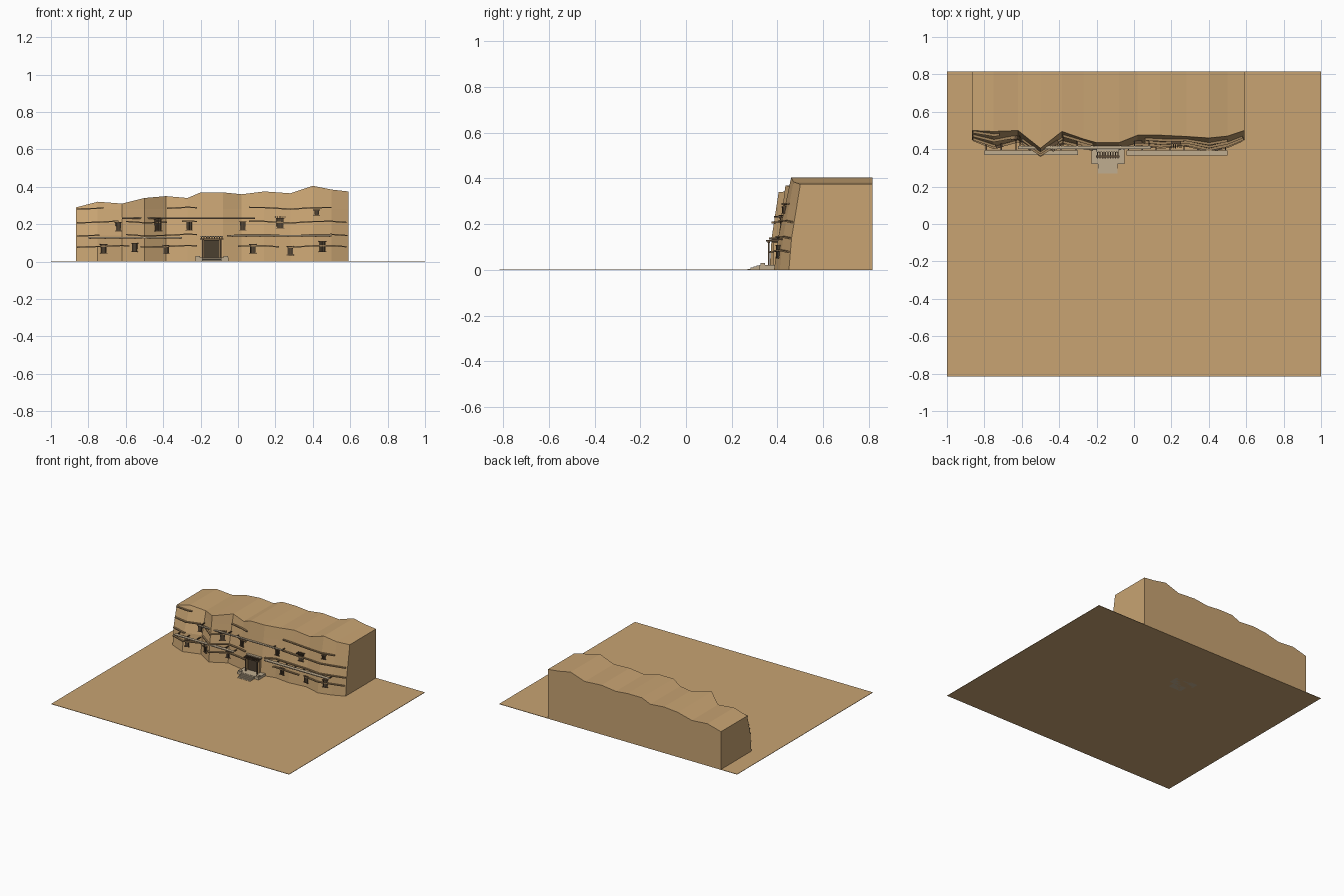
import bpy, math
from mathutils import Matrix, Vector

cube = bpy.data.objects.get("Cube")
if cube:
    bpy.data.objects.remove(cube, do_unlink=True)


def material(name, rgb):
    m = bpy.data.materials.new(name)
    m.use_nodes = True
    m.diffuse_color = (*rgb, 1)
    m.node_tree.nodes["Principled BSDF"].inputs["Base Color"].default_value = (*rgb, 1)
    return m


SAND = material("sandstone", (0.58, 0.37, 0.17))
LEDGE = material("weathered ledge", (0.36, 0.23, 0.11))
WOOD = material("dark wood", (0.12, 0.075, 0.04))
DARK = material("dark opening", (0.07, 0.05, 0.03))
STONE = material("pale stone", (0.53, 0.42, 0.28))


def mesh(name, verts, faces, mat):
    me = bpy.data.meshes.new(name)
    me.from_pydata(verts, [], faces)
    me.materials.append(mat)
    ob = bpy.data.objects.new(name, me)
    bpy.context.collection.objects.link(ob)
    return ob


def box(name, x, y, z, mat, spin=Matrix(), origin=(0, 0, 0)):
    v = [Vector(origin) + spin @ Vector((a, b, c)) for c in z for b in y for a in x]
    f = [(0, 2, 3, 1), (4, 5, 7, 6), (0, 1, 5, 4), (2, 6, 7, 3), (0, 4, 6, 2), (1, 3, 7, 5)]
    return mesh(name, v, f, mat)


# Cliff columns: x, foot y, brow y, height
COLS = [(-.865, .45, .50, .29), (-.75, .40, .495, .32), (-.62, .44, .50, .31),
        (-.50, .365, .405, .34), (-.385, .43, .495, .35), (-.27, .405, .455, .34),
        (-.20, .395, .435, .37), (-.08, .395, .435, .37), (.02, .42, .475, .36),
        (.14, .405, .475, .375), (.28, .42, .468, .365), (.40, .385, .46, .405),
        (.50, .41, .47, .385), (.59, .45, .50, .375)]
LEVELS = (0, .08, .14, .21, .28)
BACK = .815


def lean(z, top):
    if z < .14:
        return z * 1.7
    return .238 + .762 * (z - .14) / (top - .14)


def column(x):
    for a, b in zip(COLS, COLS[1:]):
        if a[0] <= x <= b[0]:
            t = (x - a[0]) / (b[0] - a[0])
            return [p + (q - p) * t for p, q in zip(a, b)]
    return COLS[-1]


def wall(x, z):
    _, foot, brow, top = column(x)
    return foot + (brow - foot) * min(1, lean(z, top))


# Ground slab
box("ground", (-1, 1), (-BACK, BACK), (0, .003), SAND)

# Cliff block, with each column a ring of front, brow and back points
rings = []
for x, foot, brow, top in COLS:
    ring = [(x, wall(x, z), z) for z in LEVELS]
    ring += [(x, brow, top)]
    ring += [(x, BACK, top)] + [(x, BACK, z) for z in reversed(LEVELS)]
    rings.append(ring)
n = len(rings[0])
faces = [(i * n + j, (i + 1) * n + j, (i + 1) * n + (j + 1) % n, i * n + (j + 1) % n)
         for i in range(len(COLS) - 1) for j in range(n)]
faces += [tuple(reversed(range(n))), tuple(range((len(COLS) - 1) * n, len(COLS) * n))]
faces = [tuple(f) for f in faces]
mesh("cliff", [p for r in rings for p in r], faces, SAND)


# Rock ledges hugging the wall
def ledge(x0, x1, z, out=.012, thick=.007):
    xs = [x0] + [c[0] for c in COLS if x0 < c[0] < x1] + [x1]
    v, f = [], []
    for x in xs:
        y, h = wall(x, z), z + .005 * math.sin(x * 17)
        v += [(x, y - out, h), (x, y + .02, h), (x, y + .02, h + thick), (x, y - out, h + thick)]
    for i in range(len(xs) - 1):
        a, b = i * 4, i * 4 + 4
        f += [(a + j, a + (j + 1) % 4, b + (j + 1) % 4, b + j) for j in range(4)]
    e = len(v) - 4
    mesh("rock_ledge", v, f + [(0, 3, 2, 1), (e, e + 1, e + 2, e + 3)], LEDGE)


SPANS = {.078: [(-.86, -.58), (-.52, -.22), (0, .22), (.27, .58)],
         .138: [(-.86, -.74), (-.60, -.22), (-.06, .585)],
         .208: [(-.86, -.64), (-.60, -.38), (-.30, -.22), (.06, .58)],
         .282: [(-.86, -.72), (-.38, -.22), (.06, .50)]}
for z, spans in SPANS.items():
    for a, b in spans:
        ledge(a, b, z)

# Long timber walkways
for x, y, z in (((-.80, -.30), (.37, .393), .127), ((-.62, .09), (.40, .416), .233),
                ((-.04, .50), (.367, .393), .137)):
    box("walkway", x, y, (z, z + .004), STONE)
    box("walkway_beam", x, (y[0] + .004, y[0] + .008), (z - .004, z), WOOD)
    count = round((x[1] - x[0]) / .08)
    for i in range(count + 1):
        px = x[0] + .01 + (x[1] - x[0] - .02) * i / count
        far = max(y[1], wall(px, z) + .01)
        box("walkway_bracket", (px - .003, px + .003), (y[0] + .006, far), (z - .006, z), WOOD)


# Windows turned to the local wall: pane, lintel, sill and bars
def window(x, z, w=.028, h=.042, awning=False):
    slope = math.atan2(wall(x + .01, z) - wall(x - .01, z), .02)
    spin = Matrix.Rotation(slope, 3, 'Z')
    at = (x, wall(x, z), z)
    a, b = w / 2, h / 2
    box("window_opening", (-a, a), (-.007, .02), (-b, b), DARK, spin, at)
    for s in (-b - .004, b):
        box("window_beam", (-a - .005, a + .005), (-.012, .02), (s, s + .004), WOOD, spin, at)
    for s in (-a, -.0015, a - .003):
        box("window_bar", (s, s + .003), (-.010, 0), (-b, b), WOOD, spin, at)
    if awning:
        for i in range(6):
            s = -a - .008 + i * (w + .013) / 5
            box("awning_slat", (s, s + .004), (-.035, .02), (b + .006, b + .011), WOOD, spin, at)


for x, z in ((-.72, .068), (-.55, .075), (-.385, .065), (-.64, .187), (-.26, .19),
             (.025, .19), (.08, .068), (.28, .058)):
    window(x, z)
window(.45, .08, .03, .05)
window(-.43, .195, .036, .058, True)
window(.225, .205, .036, .05, True)
window(.42, .262, .024, .024)

# Entrance: doorway, jambs, terrace and steps
CX = -.14
box("doorway", (CX - .042, CX + .042), (.388, .43), (.02, .115), DARK)
for s in (-1, 1):
    x = sorted((CX + s * .042, CX + s * .052))
    box("door_jamb", x, (.383, .43), (.02, .12), SAND)
    x = sorted((CX + s * .044, CX + s * .052))
    box("porch_post", x, (.358, .366), (.02, .12), WOOD)
    x = sorted((CX + s * .062, CX + s * .086))
    box("terrace_wall", x, (.325, .345), (.02, .03), STONE)
box("terrace", (CX - .088, CX + .088), (.322, .41), (0, .022), STONE)
for i in range(4):
    box("step", (CX - .053, CX + .053), (.27 + i * .013, .33), (0, .005 * (i + 1)), STONE)

# Slatted porch roof
box("porch_lintel", (CX - .062, CX + .062), (.356, .367), (.117, .124), WOOD)
for i in range(9):
    x = CX - .058 + i * .0138
    box("porch_rafter", (x, x + .006), (.35, .41), (.124, .131), WOOD)
box("porch_brow", (CX - .06, CX + .06), (.385, .42), (.131, .137), STONE)
